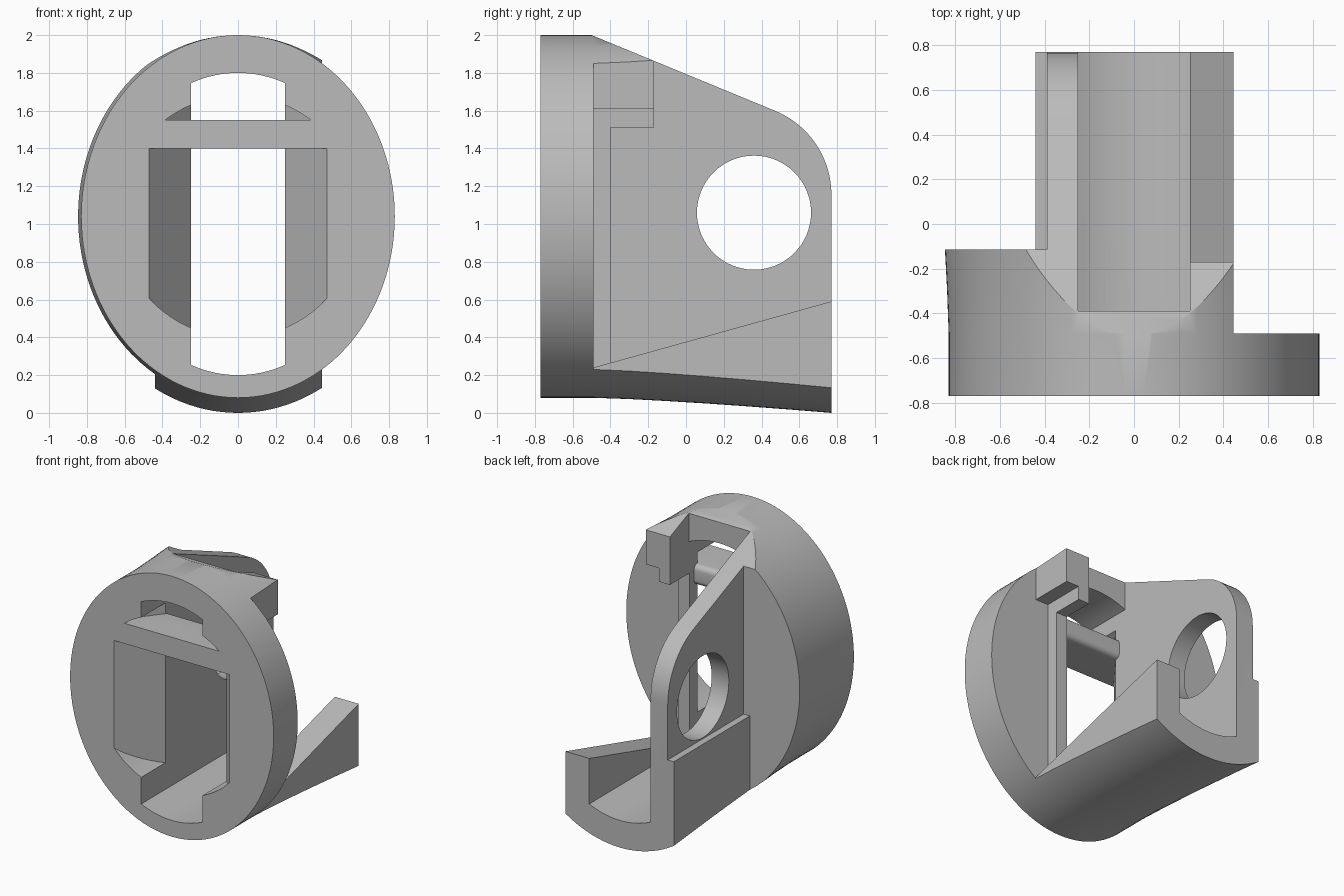
import bpy
import bmesh
from math import sin, cos, pi, sqrt, radians

default = bpy.data.objects.get("Cube")
if default:
    bpy.data.objects.remove(default, do_unlink=True)

grey = bpy.data.materials.new("plain grey")
grey.use_nodes = True
tone = (0.5, 0.5, 0.5, 1)
grey.diffuse_color = tone
grey.node_tree.nodes["Principled BSDF"].inputs["Base Color"].default_value = tone


def loft(name, rings):
    """Skin a list of matching closed rings and cap both ends."""
    bm = bmesh.new()
    rows = [[bm.verts.new(p) for p in ring] for ring in rings]
    n = len(rows[0])
    for a, b in zip(rows, rows[1:]):
        for i in range(n):
            j = (i + 1) % n
            bm.faces.new((a[i], a[j], b[j], b[i]))
    bm.faces.new(rows[0][::-1])
    bm.faces.new(rows[-1])
    bmesh.ops.recalc_face_normals(bm, faces=bm.faces)
    mesh = bpy.data.meshes.new(name)
    bm.to_mesh(mesh)
    bm.free()
    obj = bpy.data.objects.new(name, mesh)
    bpy.context.collection.objects.link(obj)
    return obj


def along_x(name, pts, x0, x1):
    return loft(name, [[(x, y, z) for y, z in pts] for x in (x0, x1)])


def along_y(name, pts, y0, y1):
    return loft(name, [[(x, y, z) for x, z in pts] for y in (y0, y1)])


def along_z(name, pts, z0, z1):
    return loft(name, [[(x, y, z) for x, y in pts] for z in (z0, z1)])


def box(name, x0, x1, y0, y1, z0, z1):
    return along_z(name, [(x0, y0), (x1, y0), (x1, y1), (x0, y1)], z0, z1)


def oval(cx, cz, rx, rz, n=96):
    return [(cx + rx * cos(2 * pi * i / n), cz + rz * sin(2 * pi * i / n)) for i in range(n)]


def arc(cx, cz, r, a0, a1, n=16):
    steps = [radians(a0 + (a1 - a0) * i / n) for i in range(n + 1)]
    return [(cx + r * cos(a), cz + r * sin(a)) for a in steps]


def combine(obj, tool, mode):
    """Apply a boolean and discard the tool."""
    mod = obj.modifiers.new(mode, 'BOOLEAN')
    mod.operation = mode
    mod.solver = 'EXACT'
    mod.object = tool
    bpy.context.view_layer.objects.active = obj
    bpy.ops.object.modifier_apply(modifier=mod.name)
    bpy.data.objects.remove(tool, do_unlink=True)


# Oval drum that flares gently towards the back
def flare(y):
    return 0.08 * max(0, (y + 0.49) / 1.26) ** 1.3


rings = []
for y in (-0.77, -0.49, -0.3, -0.11, 0.1, 0.3, 0.55, 0.77):
    d = flare(y)
    rings.append([(x, y, z) for x, z in oval(0, 1.04, 0.83 + d, 0.96 + d, 128)])
housing = loft("housing", rings)

# Side outline: sloped roof with a rounded rear corner
outline = [(-1, -1), (0.77, -1)] + arc(0.29, 1.155, 0.48, 0, 67.8) + [(-0.5, 2.0), (-0.5, 3), (-1, 3)]
combine(housing, along_x("side_outline", outline, -2, 2), 'INTERSECT')

# Side clearances, leaving a thick rim on one side and a stepped side plate
for args in [(0.445, 2, -0.49, 2, -1, 3),
             (-2, -0.44, -0.115, 2, -1, 3),
             (-2, -0.39, -0.115, 2, 0.75, 3)]:
    combine(housing, box("side_clearance", *args), 'DIFFERENCE')

# Open channel with a curved floor, behind the front rim
half = 0.25


def inner(x):
    return 0.8 * sqrt(1 - (x / 0.69) ** 2)


xs = [-half + 2 * half * i / 16 for i in range(17)]
floor = [(x, 1 - inner(x)) for x in xs]
roof = [(x, 1 + inner(x)) for x in reversed(xs)]
combine(housing, along_y("channel", floor + [(half, 3), (-half, 3)], -0.39, 2), 'DIFFERENCE')

# Cross bar with a rounded back edge, kept out of the window cutters
bar = ([(-2, 1.4)] + arc(-0.49, 1.44, 0.04, -90, 0, 6)
       + arc(-0.49, 1.51, 0.04, 0, 90, 6) + [(-2, 1.55)])

# Tall narrow window through the front rim
window = along_y("tall_window", floor + roof, -1, -0.38)
combine(window, along_x("cross_bar", bar, -1, 1), 'DIFFERENCE')
combine(housing, window, 'DIFFERENCE')

# Wide window with walls tapering inwards
taper = [(-0.486, -0.79), (0.486, -0.79), (half, -0.49), (half, -0.4), (-half, -0.4), (-half, -0.49)]
wide = along_z("wide_window", taper, 0, 2)
combine(wide, along_y("round_limit", oval(0, 1.04, 0.64, 0.64), -1, 0), 'INTERSECT')
combine(wide, along_x("cross_bar", bar, -1, 1), 'DIFFERENCE')
combine(housing, wide, 'DIFFERENCE')


# Low ramped wall, slim rib and stepped block on the open side
def ramp(y):
    return 0.24 + 0.278 * (y + 0.49)


for x0, y0, top in [(0.34, -0.49, 1.61), (0.2, -0.4, 1.51), (0.2, -0.17, 3)]:
    side = [(y0, ramp(y0)), (1, ramp(1)), (1, top), (y0, top)]
    combine(housing, along_x("ramp_clearance", side, x0, 1), 'DIFFERENCE')

# Round hole through the side plate
combine(housing, along_x("side_hole", oval(0.36, 1.06, 0.302, 0.302, 64), -1, 0), 'DIFFERENCE')

# Finish
housing.data.materials.clear()
housing.data.materials.append(grey)
for face in housing.data.polygons:
    face.material_index = 0
bpy.ops.object.select_all(action='DESELECT')
housing.select_set(True)
bpy.context.view_layer.objects.active = housing
bpy.ops.object.shade_smooth_by_angle(angle=radians(30))
